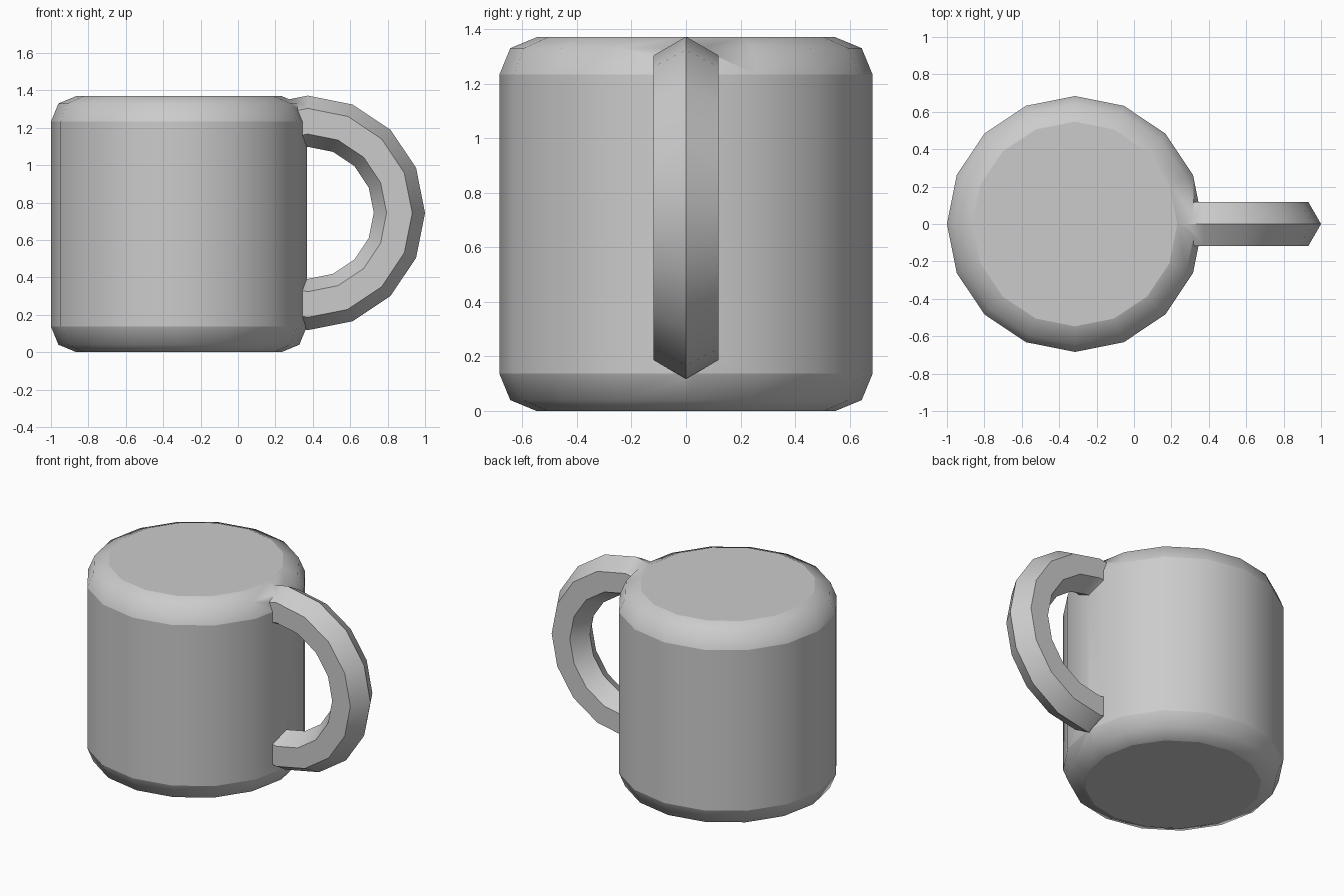
import bpy, bmesh
from math import sin, cos, pi, radians

if "Cube" in bpy.data.objects:
    bpy.data.objects.remove(bpy.data.objects["Cube"])

SIDES = 16
STEP = 2 * pi / SIDES


def make_object(name, rings, closed_ring, sharp_ring_edges):
    """Skin rings of points with quads, cap both ends, shade smooth with sharp ring/lengthwise edges."""
    bm = bmesh.new()
    loops = [[bm.verts.new(p) for p in ring] for ring in rings]
    n = len(rings[0])
    for a, b in zip(loops, loops[1:]):
        for i in range(n):
            j = (i + 1) % n
            bm.faces.new((a[i], a[j], b[j], b[i]))
    bm.faces.new(loops[0][::-1])
    bm.faces.new(loops[-1])
    bmesh.ops.recalc_face_normals(bm, faces=bm.faces[:])
    for f in bm.faces:
        f.smooth = True
    for k in sharp_ring_edges:
        for i in range(n):
            bm.edges.get((loops[k][i], loops[k][(i + 1) % n])).smooth = False
    if closed_ring:
        for a, b in zip(loops, loops[1:]):
            for i in range(n):
                bm.edges.get((a[i], b[i])).smooth = False
    mesh = bpy.data.meshes.new(name)
    bm.to_mesh(mesh)
    bm.free()
    obj = bpy.data.objects.new(name, mesh)
    bpy.context.collection.objects.link(obj)
    return obj


# Body: closed sixteen-sided cylinder with rounded rims
BX = -0.316
half = [(0.547, 0.0), (0.644, 0.04), (0.684, 0.137)]
profile = half + [(r, 1.37 - z) for r, z in reversed(half)]
body = make_object("mug", [[(BX + r * cos(i * STEP), r * sin(i * STEP), z)
                            for i in range(SIDES)] for r, z in profile],
                   False, (0, 2, 3, 5))

# Handle: hexagonal bar swept around half a ring, its ends buried in the body
HX, HZ, MAJOR, MINOR = 0.373, 0.745, 0.49, 0.137
rings = []
for k in range(-5, 6):
    a = k * STEP
    ring = []
    for s in range(6):
        r = MAJOR + MINOR * cos(s * pi / 3)
        ring.append((HX + r * cos(a), MINOR * sin(s * pi / 3), HZ + r * sin(a)))
    rings.append(ring)
handle = make_object("handle", rings, True, (0, -1))

# Fuse handle and body into one surface
mod = body.modifiers.new("join_handle", 'BOOLEAN')
mod.operation = 'UNION'
mod.solver = 'EXACT'
mod.object = handle
bpy.context.view_layer.objects.active = body
bpy.ops.object.modifier_apply(modifier=mod.name)
bpy.data.objects.remove(handle)

# Keep the seam between the parts crisp
bm = bmesh.new()
bm.from_mesh(body.data)
for e in bm.edges:
    if len(e.link_faces) == 2 and e.calc_face_angle(0) > radians(48):
        e.smooth = False
bm.to_mesh(body.data)
bm.free()
